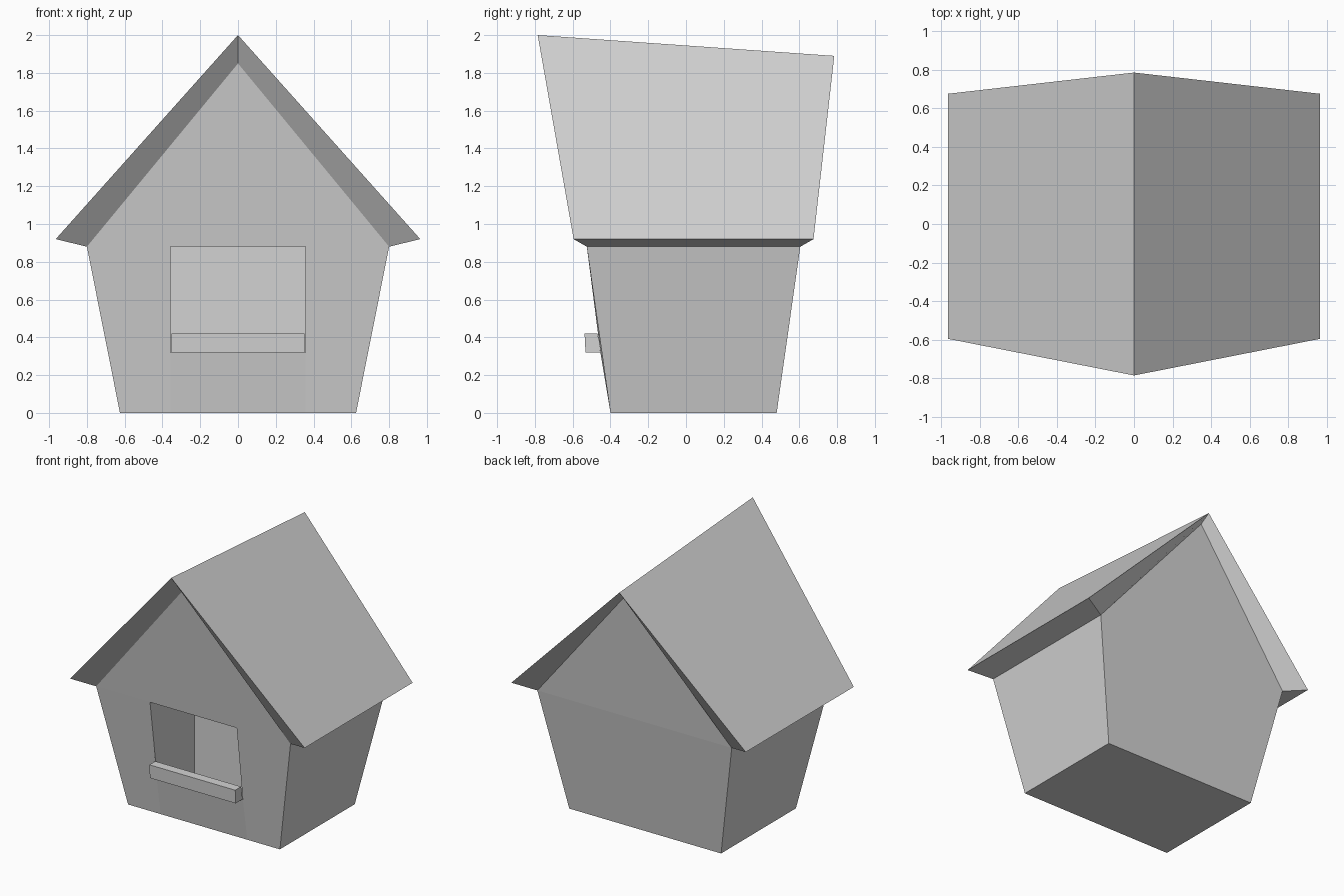
import bpy
import bmesh

cube = bpy.data.objects.get("Cube")
if cube:
    bpy.data.objects.remove(cube, do_unlink=True)

# Single plain material
grey = bpy.data.materials.new("light_grey")
grey.use_nodes = True
colour = (0.65, 0.65, 0.65, 1)
grey.diffuse_color = colour
grey.node_tree.nodes["Principled BSDF"].inputs["Base Color"].default_value = colour


def build_part(name, polygons):
    """Join polygons of points into one flat-shaded, outward-facing mesh."""
    bm = bmesh.new()
    for points in polygons:
        bm.faces.new([bm.verts.new(p) for p in points])
    bmesh.ops.remove_doubles(bm, verts=bm.verts, dist=0.0005)
    bmesh.ops.recalc_face_normals(bm, faces=bm.faces)
    mesh = bpy.data.meshes.new(name)
    bm.to_mesh(mesh)
    bm.free()
    mesh.materials.append(grey)
    obj = bpy.data.objects.new(name, mesh)
    bpy.context.collection.objects.link(obj)
    return obj


def mirror(points):
    return [(-x, y, z) for x, y, z in points]


def both(*points):
    """A polygon and its mirror image across the middle."""
    return [list(points), mirror(points)]


def span(*points):
    """One polygon running from an edge path to its mirror image."""
    return [list(points) + mirror(points)[::-1]]


# Key points on the model's left half
base_f, base_b = (0.625, -0.40, 0), (0.625, 0.48, 0)
top_f, top_b = (0.80, -0.525, 0.88), (0.80, 0.605, 0.88)
apex_f, apex_b = (0, -0.66, 1.85), (0, 0.705, 1.84)
eave_f, eave_b = (0.965, -0.595, 0.92), (0.965, 0.675, 0.92)
ridge_f, ridge_b = (0, -0.785, 2.0), (0, 0.785, 1.89)

# Window opening and the recess behind it
half = 0.357
foot = (half, -0.40, 0)
win_low, win_top = (half, -0.453, 0.32), (half, -0.525, 0.88)
in_low, in_top = (half, 0, 0.05), (half, 0, 0.88)

house = []
house += both(base_f, foot, win_low, win_top, top_f)   # front beside window
house += span(foot, win_low)                           # front below window
house += [[apex_f, top_f, win_top, *mirror([win_top, top_f])]]  # front gable
house += both(base_f, base_b, top_b, top_f)            # side walls
house += span(base_b, top_b)                           # back wall
house += [[apex_b, top_b, *mirror([top_b])]]           # back gable
house += [[base_f, foot, *mirror([foot, base_f]), *mirror([base_b]), base_b]]
house += both(win_low, win_top, in_top, in_low)        # recess sides
house += span(win_low, in_low)                         # recess floor
house += span(in_low, in_top)                          # recess back
house += span(in_top, win_top)                         # recess ceiling
house += both(top_f, top_b, apex_b, apex_f)            # under the roof
build_part("house_walls", house)

# Roof with slanted overhangs meeting the wall tops
roof = []
roof += both(ridge_f, eave_f, eave_b, ridge_b)         # outer slopes
roof += both(ridge_f, eave_f, top_f, apex_f)           # front overhang
roof += both(ridge_b, eave_b, top_b, apex_b)           # back overhang
roof += both(eave_f, eave_b, top_b, top_f)             # eaves
roof += both(apex_f, top_f, top_b, apex_b)             # underside
build_part("roof", roof)

# Window sill
sill = [(0.353, -0.537, 0.42), (0.353, -0.532, 0.32),
        (0.353, -0.450, 0.32), (0.353, -0.468, 0.42)]
ledge = both(*sill)
for a, b in zip(sill, sill[1:] + sill[:1]):
    ledge += span(a, b)
build_part("window_sill", ledge)
